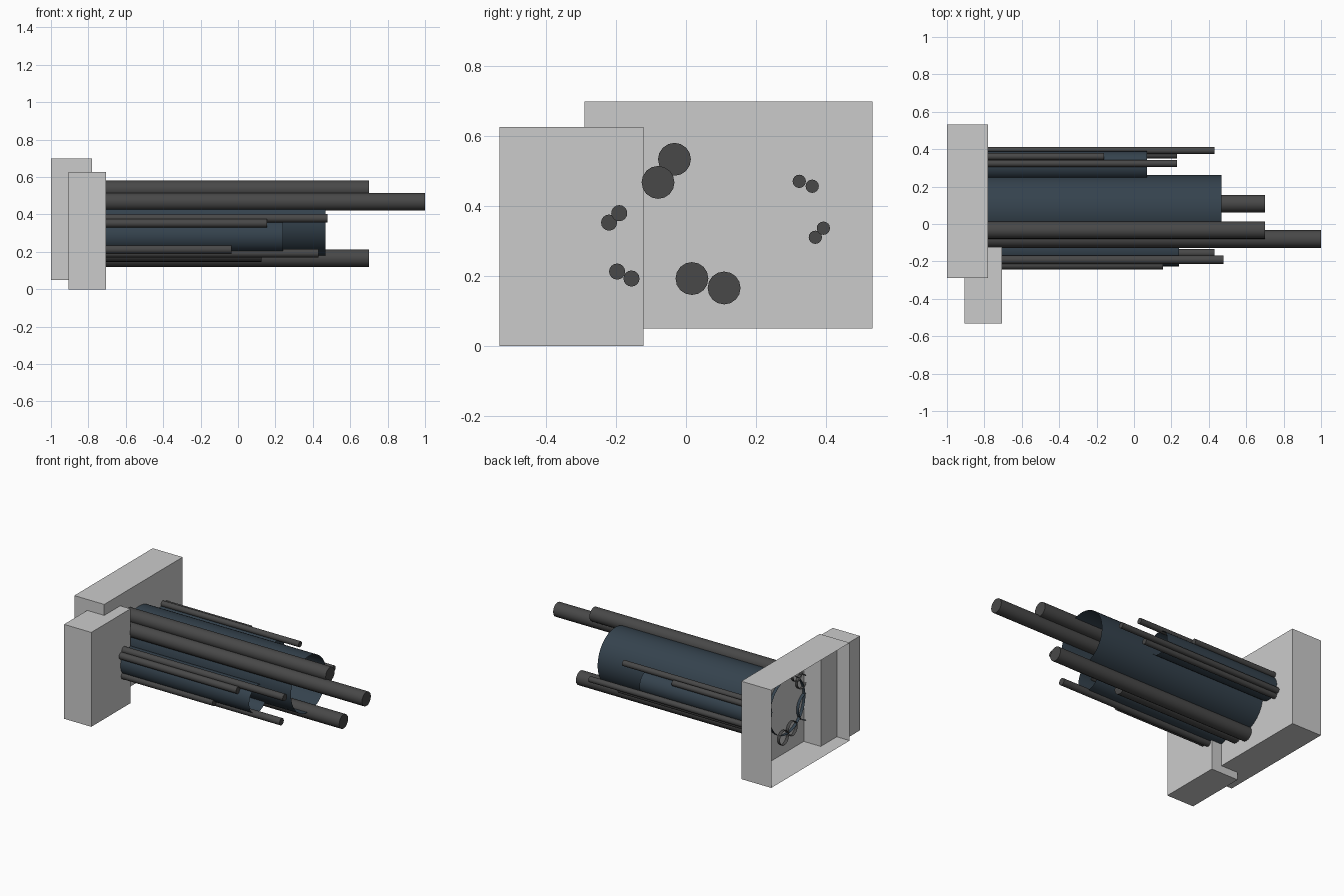
import bpy, bmesh, math
from mathutils import Matrix, Vector

if "Cube" in bpy.data.objects:
    bpy.data.objects.remove(bpy.data.objects["Cube"])

START = -0.80  # all pipes begin just inside the wall housing


def material(name, rgb):
    m = bpy.data.materials.new(name)
    m.diffuse_color = (*rgb, 1)
    m.use_nodes = True
    m.node_tree.nodes["Principled BSDF"].inputs["Base Color"].default_value = m.diffuse_color
    return m


PIPE = material("dark_blue_pipe", (0.035, 0.055, 0.075))
CABLE = material("charcoal_cable", (0.065, 0.065, 0.065))


def finish(bm, name, mat=None):
    mesh = bpy.data.meshes.new(name)
    bm.to_mesh(mesh)
    bm.free()
    ob = bpy.data.objects.new(name, mesh)
    bpy.context.collection.objects.link(ob)
    if mat:
        mesh.materials.append(mat)
    return ob


def block(name, lo, hi, open_back=False):
    lo, hi = Vector(lo), Vector(hi)
    bm = bmesh.new()
    bmesh.ops.create_cube(bm, size=1, matrix=Matrix.Translation((lo + hi) / 2)
                          @ Matrix.Diagonal((*(hi - lo), 1)))
    if open_back:
        back = [f for f in bm.faces if f.normal.x < -0.9]
        bmesh.ops.delete(bm, geom=back, context='FACES_ONLY')
    return finish(bm, name)


def rod(name, y, z, radius, end, sides, mat, capped):
    """Pipe along x; the rear is open, the front end is optionally capped."""
    bm = bmesh.new()
    place = (Matrix.Translation(((START + end) / 2, y, z))
             @ Matrix.Rotation(math.pi / 2, 4, 'Y'))
    bmesh.ops.create_cone(bm, cap_ends=True, segments=sides, radius1=radius,
                          radius2=radius, depth=end - START, matrix=place)
    bm.normal_update()
    drop = [f for f in bm.faces
            if f.normal.x < -0.9 or (f.normal.x > 0.9 and not capped)]
    bmesh.ops.delete(bm, geom=drop, context='FACES_ONLY')
    ob = finish(bm, name, mat)
    bpy.ops.object.select_all(action='DESELECT')
    ob.select_set(True)
    bpy.context.view_layer.objects.active = ob
    bpy.ops.object.shade_smooth_by_angle(angle=math.radians(40))
    return ob


# Wall blocks; the rear one is an open shell
block("rear_housing", (-1.0, -0.29, 0.05), (-0.78, 0.533, 0.70), open_back=True)
block("front_housing", (-0.905, -0.533, 0.0), (-0.705, -0.122, 0.627))

# Open pipes: y, z, radius, front end x
for name, y, z, r, end in (
        ("main_pipe", 0.075, 0.365, 0.186, 0.467),
        ("left_pipe", -0.135, 0.287, 0.091, 0.24),
        ("right_pipe", 0.313, 0.384, 0.076, 0.07)):
    rod(name, y, z, r, end, 32, PIPE, False)

# Capped cables around each pipe: radius, then (y, z, front end x)
bundles = {
    "main_cable": (0.047, ((-0.033, 0.534, 0.70), (-0.080, 0.468, 1.0),
                           (0.017, 0.193, 0.125), (0.109, 0.166, 0.70))),
    "left_cable": (0.023, ((-0.191, 0.380, 0.478), (-0.220, 0.353, 0.155),
                           (-0.197, 0.213, -0.035), (-0.156, 0.193, 0.43))),
    "right_cable": (0.019, ((0.324, 0.471, 0.23), (0.361, 0.457, -0.16),
                            (0.393, 0.337, 0.43), (0.370, 0.311, 0.23))),
}
for name, (r, cables) in bundles.items():
    for i, (y, z, end) in enumerate(cables, 1):
        rod(f"{name}_{i}", y, z, r, end, 16, CABLE, True)
